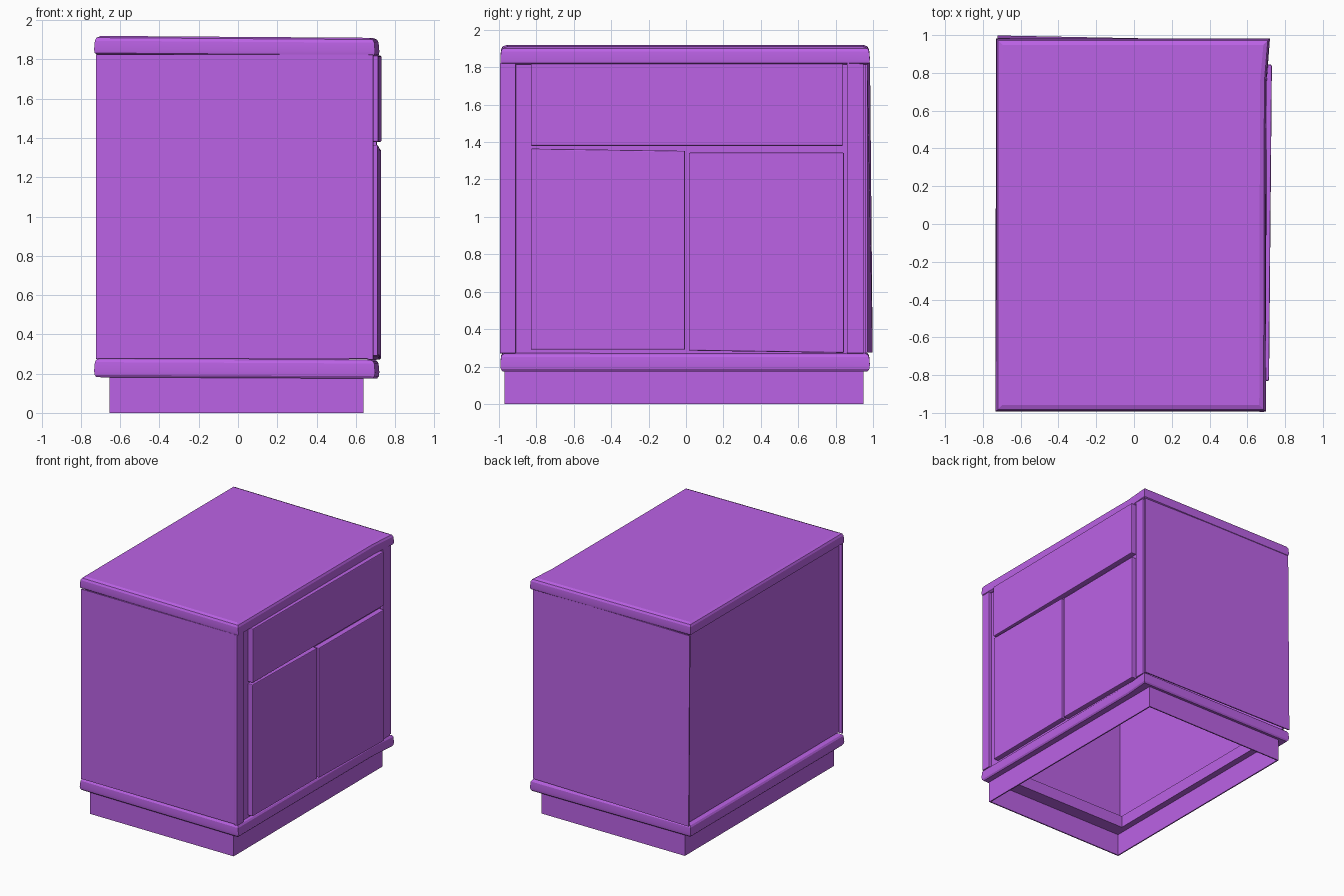
import bpy, bmesh, math
from mathutils import Vector

if "Cube" in bpy.data.objects:
    bpy.data.objects.remove(bpy.data.objects["Cube"])

purple = bpy.data.materials.new("purple")
purple.diffuse_color = (0.50, 0.123, 0.79, 1)
purple.use_nodes = True
purple.node_tree.nodes["Principled BSDF"].inputs["Base Color"].default_value = purple.diffuse_color


def finish(name, bm, bevel=0.0):
    bmesh.ops.recalc_face_normals(bm, faces=bm.faces)
    me = bpy.data.meshes.new(name)
    bm.to_mesh(me)
    bm.free()
    ob = bpy.data.objects.new(name, me)
    bpy.context.collection.objects.link(ob)
    me.materials.append(purple)
    if bevel:
        mod = ob.modifiers.new("soft_edges", "BEVEL")
        mod.width, mod.segments = bevel, 2
    return ob


def box(name, x, y, z, bevel=0.0, shift=None):
    """Box from axis ranges; shift moves each corner for a slight lean."""
    bm = bmesh.new()
    bmesh.ops.create_cube(bm, size=1)
    for v in bm.verts:
        v.co = [r[0] if c < 0 else r[1] for c, r in zip(v.co, (x, y, z))]
        if shift:
            v.co += Vector(shift(*v.co))
    return finish(name, bm, bevel)


def moulding(name, outline, profile, hollow, tilt=0.0):
    """Sweep an (inset, z) profile round an outline; hollow closes it as a ring."""
    bm = bmesh.new()
    loops = []
    for inset, z in profile:
        loop = []
        for x, y in outline:
            sy = math.copysign(1, y) if abs(y) > 0.9 else 0
            px = x - math.copysign(inset, x)
            loop.append(bm.verts.new((px, y - sy * inset, z - tilt * px)))
        loops.append(loop)
    pairs = list(zip(loops, loops[1:]))
    if hollow:
        pairs.append((loops[-1], loops[0]))
    else:
        bm.faces.new(loops[0])
        bm.faces.new(loops[-1])
    n = len(outline)
    for a, b in pairs:
        for i in range(n):
            j = (i + 1) % n
            bm.faces.new((a[i], a[j], b[j], b[i]))
    ob = finish(name, bm)
    bpy.ops.object.select_all(action="DESELECT")
    ob.select_set(True)
    bpy.context.view_layer.objects.active = ob
    bpy.ops.object.shade_smooth_by_angle(angle=math.radians(20))
    return ob


def skew(y):
    """The door side leans slightly inward towards -y."""
    return (y - 0.84) * 0.009


# Open plinth
moulding("plinth", [(-0.655, -0.97), (0.64, -0.97), (0.64, 0.95), (-0.655, 0.95)],
         [(0, 0), (0, 0.19), (0.01, 0.19), (0.01, 0)], True)

# Base moulding and worktop share an outline, flared at one rear corner
slab = [(-0.733, -0.993), (0.698, -0.993), (0.702, 0.75), (0.72, 0.983), (-0.731, 0.983)]
moulding("base_moulding", slab,
         [(0.012, 0.178), (0.003, 0.19), (0, 0.21), (0.004, 0.255),
          (0.012, 0.268), (0.03, 0.276), (0.14, 0.276), (0.14, 0.178)], True, 0.005)
moulding("worktop", slab,
         [(0.015, 1.82), (0.003, 1.828), (0, 1.845), (0.004, 1.89),
          (0.012, 1.906), (0.035, 1.915)], False, 0.007)

# Thin carcass walls, hollow inside; the rear wall is set back a little
box("near_side_wall", (-0.722, 0.69), (-0.992, -0.982), (0.277, 1.825))
box("far_side_wall", (-0.722, 0.70), (0.96, 0.97), (0.275, 1.825),
    shift=lambda x, y, z: (0, (0.028 if z < 1 else 0.014) if x < 0 else 0, 0))
box("rear_wall", (-0.695, -0.685), (-0.985, 0.965), (0.285, 1.825))
box("door_side_wall", (0.675, 0.685), (-0.985, 0.96), (0.27, 1.825),
    shift=lambda x, y, z: (skew(y), 0, 0))

# Corner posts beside the doors
for name, y in (("near_post", (-0.995, -0.91)), ("far_post", (0.86, 0.95))):
    box(name, (0.68, 0.706), y, (0.27, 1.825), 0.004,
        lambda x, y, z: (skew(y), 0, 0))

# Drawer front and the pair of doors
box("drawer_front", (0.68, 0.73), (-0.83, 0.84), (1.38, 1.82), 0.006,
    lambda x, y, z: (skew(y), 0, 0))
box("near_door", (0.68, 0.728), (-0.83, -0.005), (0.29, 1.365), 0.006,
    lambda x, y, z: (skew(y), 0, -0.012 if z > 1 and y > -0.1 else 0))
box("far_door", (0.68, 0.728), (0.015, 0.845), (0.285, 1.343), 0.006,
    lambda x, y, z: (skew(y), 0, -0.012 if z < 1 and y > 0.5 else 0))
